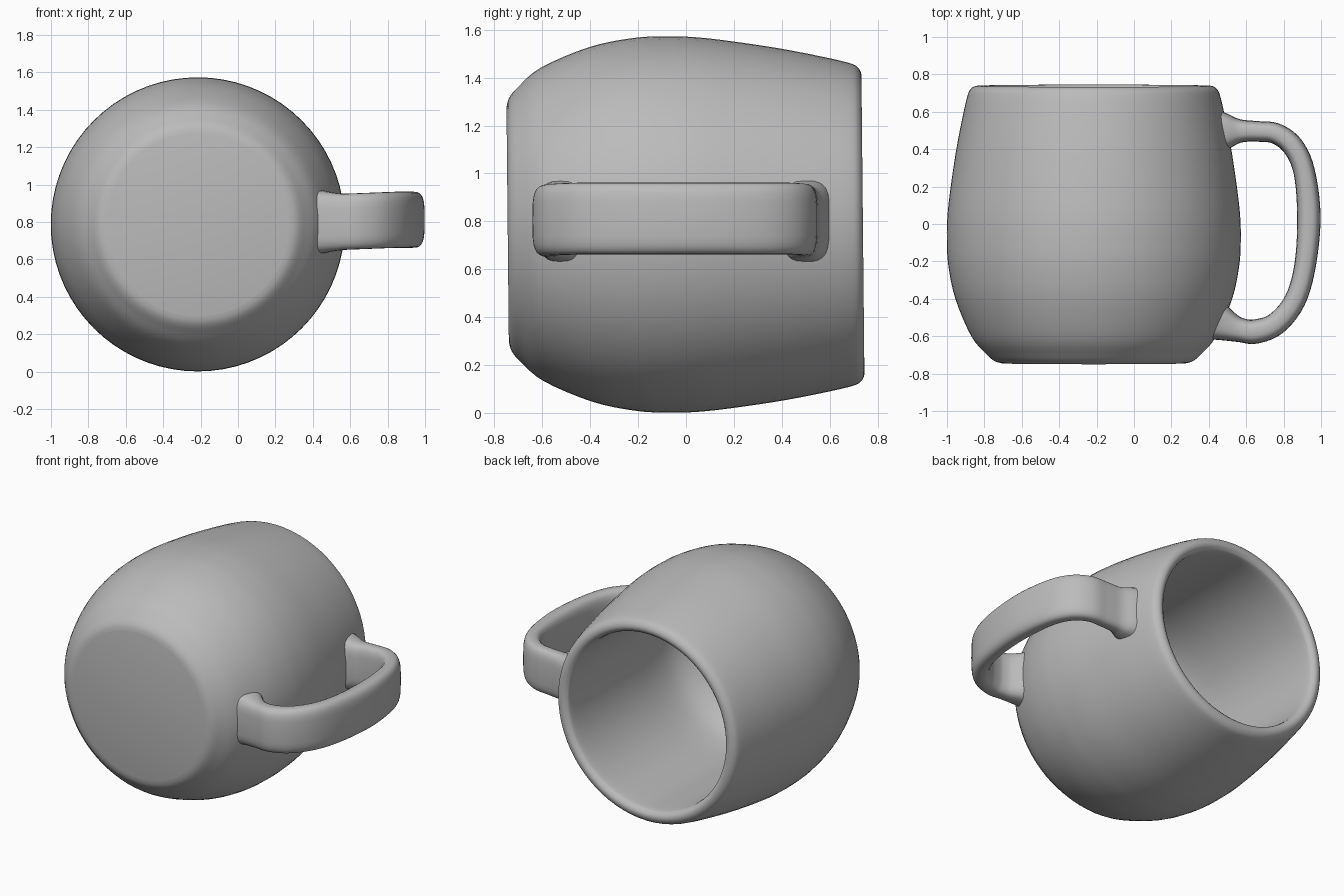
import bpy, bmesh, math
from mathutils import Vector
from mathutils.geometry import interpolate_bezier

if "Cube" in bpy.data.objects:
    bpy.data.objects.remove(bpy.data.objects["Cube"])

CX, CZ = -0.215, 0.787          # mug axis runs along y

grey = bpy.data.materials.new("grey clay")
grey.diffuse_color = (0.5, 0.5, 0.5, 1)
grey.use_nodes = True
grey.node_tree.nodes["Principled BSDF"].inputs["Base Color"].default_value = grey.diffuse_color


def smooth_path(points, steps=5):
    """Catmull-Rom style curve through the points (tuples of any 3 values)."""
    p = [Vector(q) for q in points]
    out = []
    for i in range(len(p) - 1):
        before, after = p[max(i - 1, 0)], p[min(i + 2, len(p) - 1)]
        h1 = p[i] + (p[i + 1] - before) / 6
        h2 = p[i + 1] - (after - p[i]) / 6
        out += interpolate_bezier(p[i], h1, h2, p[i + 1], steps + 1)[:-1]
    return out + [p[-1]]


def make_object(name, rings, cap):
    """Skin a list of closed rings into a smooth mesh."""
    bm = bmesh.new()
    loops = [[bm.verts.new(co) for co in ring] for ring in rings]
    n = len(loops[0])
    for a, b in zip(loops, loops[1:]):
        for i in range(n):
            j = (i + 1) % n
            bm.faces.new((a[i], a[j], b[j], b[i]))
    if cap:
        bm.faces.new(loops[0])
        bm.faces.new(loops[-1])
    bmesh.ops.recalc_face_normals(bm, faces=bm.faces)
    mesh = bpy.data.meshes.new(name)
    bm.to_mesh(mesh)
    bm.free()
    mesh.materials.append(grey)
    obj = bpy.data.objects.new(name, mesh)
    bpy.context.collection.objects.link(obj)
    bpy.context.view_layer.objects.active = obj
    obj.select_set(True)
    bpy.ops.object.shade_smooth_by_angle(angle=math.radians(40))
    obj.select_set(False)
    return obj


# Mug body: (radius, y) profile from base edge, over the rim, to the inner floor
profile = [(0.49, -0.745), (0.53, -0.733), (0.575, -0.695), (0.655, -0.6),
           (0.74, -0.4), (0.778, -0.22), (0.786, -0.08), (0.782, 0.05),
           (0.765, 0.2), (0.735, 0.4), (0.7, 0.58), (0.674, 0.69),
           (0.655, 0.725), (0.625, 0.739), (0.597, 0.728), (0.582, 0.69),
           (0.578, 0.5), (0.578, 0.1), (0.575, -0.2), (0.545, -0.36),
           (0.46, -0.47), (0.34, -0.51), (0.15, -0.52)]
N = 72
rings = []
for r, y, _ in smooth_path([(r, y, 0) for r, y in profile], 4):
    ring = []
    for k in range(N):
        a = math.tau * k / N
        dx, dz = r * math.cos(a), r * math.sin(a)
        ring.append((CX + dx, y - 0.01 * dz, CZ + dz))   # slight lean of the ends
    rings.append(ring)
make_object("mug_body", rings, True)

# Handle: flat rounded strap, centre line (x, y) with thickness, flaring at the roots
path = [(0.42, 0.495, 0.25), (0.5, 0.495, 0.19), (0.57, 0.497, 0.125),
        (0.66, 0.495, 0.11), (0.76, 0.483, 0.112), (0.85, 0.415, 0.115),
        (0.91, 0.28, 0.115), (0.935, 0.04, 0.125), (0.915, -0.22, 0.115),
        (0.86, -0.41, 0.115), (0.76, -0.533, 0.122), (0.65, -0.575, 0.13),
        (0.57, -0.567, 0.13), (0.5, -0.545, 0.165), (0.4, -0.5, 0.25)]
line = smooth_path(path, 5)
M = 28
rings = []
for i, (x, y, t) in enumerate(line):
    a, b = line[max(i - 1, 0)], line[min(i + 1, len(line) - 1)]
    side = Vector((-(b.y - a.y), b.x - a.x, 0)).normalized()
    half_w = 0.15 + 0.25 * max(t - 0.13, 0)
    mid_z = 0.80 + 0.012 * min(max((x - 0.55) / 0.3, 0), 1)
    ring = []
    for k in range(M):
        ang = math.tau * k / M
        c, s = math.cos(ang), math.sin(ang)
        u = math.copysign(abs(c) ** 0.7, c) * t / 2
        w = math.copysign(abs(s) ** 0.5, s) * half_w
        ring.append(Vector((x, y, mid_z + w)) + side * u)
    rings.append(ring)
make_object("handle", rings, True)
